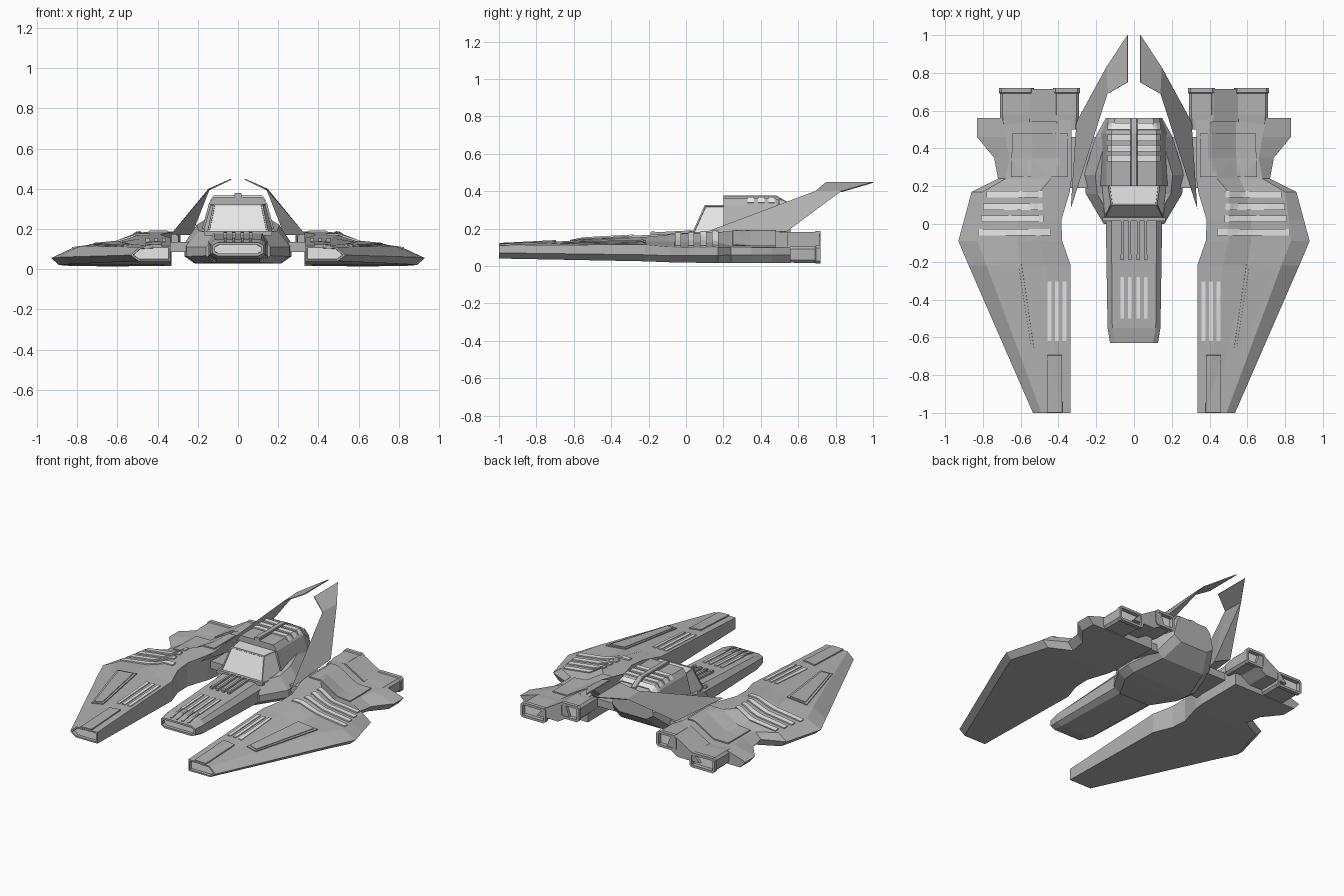
import bpy, bmesh
from mathutils import Vector
from mathutils.bvhtree import BVHTree

if "Cube" in bpy.data.objects:
    bpy.data.objects.remove(bpy.data.objects["Cube"])


def mat(name, v):
    m = bpy.data.materials.new(name)
    m.diffuse_color = (v, v, v, 1)
    m.use_nodes = True
    m.node_tree.nodes["Principled BSDF"].inputs["Base Color"].default_value = m.diffuse_color
    return m


HULL = mat("hull_grey", 0.45)
LIGHT = mat("pale_panel", 0.80)


def finish(name, bm, mats, mirror=False, thick=0):
    me = bpy.data.meshes.new(name)
    bm.to_mesh(me)
    bm.free()
    for m in mats:
        me.materials.append(m)
    ob = bpy.data.objects.new(name, me)
    bpy.context.collection.objects.link(ob)
    if mirror:
        ob.modifiers.new("mirror", 'MIRROR').use_mirror_merge = False
    if thick:
        s = ob.modifiers.new("thick", 'SOLIDIFY')
        s.thickness, s.offset = thick, -1
    return ob


def loft(name, rings, mirror=False, insets=(), t=0.014, d=0.02):
    """Skin closed rings, then sink pale insets into faces pointing along given directions."""
    bm = bmesh.new()
    vs = [[bm.verts.new(p) for p in r] for r in rings]
    n = len(vs[0])
    for a, b in zip(vs, vs[1:]):
        for i in range(n):
            bm.faces.new((a[i], a[(i + 1) % n], b[(i + 1) % n], b[i]))
    bm.faces.new(vs[0])
    bm.faces.new(vs[-1])
    bmesh.ops.recalc_face_normals(bm, faces=bm.faces[:])
    bm.normal_update()
    tree = BVHTree.FromBMesh(bm)
    picks = [f for f in bm.faces if any(f.normal.dot(Vector(v)) > 0.85 for v in insets)]
    if picks:
        bmesh.ops.inset_individual(bm, faces=picks, thickness=t, use_even_offset=True)
        bmesh.ops.inset_individual(bm, faces=picks, thickness=0.001, depth=-d, use_even_offset=True)
        for f in picks:
            f.material_index = 1
    finish(name, bm, [HULL, LIGHT], mirror)
    return tree


def sym(y, half):
    return [(x, y, z) for x, z in half] + [(-x, y, z) for x, z in reversed(half)]


def box_ring(y, x0, x1, z0, z1, c):
    return [(x0 + c, y, z0), (x1 - c, y, z0), (x1, y, z0 + c), (x1, y, z1 - c),
            (x1 - c, y, z1), (x0 + c, y, z1), (x0, y, z1 - c), (x0, y, z0 + c)]


def plate(name, tree, quad, h, m, mirror=True, n=14):
    """Thin plate draped over a surface; quad = four (x, y) corners."""
    a, b, c, d = [Vector((*q, 1)) for q in quad]
    bm = bmesh.new()
    g = []
    for j in range(n + 1):
        row = []
        for i in range(n + 1):
            p = a.lerp(b, i / n).lerp(d.lerp(c, i / n), j / n)
            hit = tree.ray_cast(p, Vector((0, 0, -1)))[0]
            row.append(bm.verts.new((p.x, p.y, (hit.z if hit else 0.1) + h)))
        g.append(row)
    for j in range(n):
        for i in range(n):
            bm.faces.new((g[j][i], g[j][i + 1], g[j + 1][i + 1], g[j + 1][i]))
    bm.normal_update()
    for f in bm.faces:
        if f.normal.z < 0:
            f.normal_flip()
    finish(name, bm, [m], mirror, h + 0.004)


def rect(x0, x1, y0, y1):
    return [(x0, y0), (x1, y0), (x1, y1), (x0, y1)]


# Wings: y, four top x positions, outer x, then heights
stations = [
    (-1.0, .335, .38, .42, .49, .535, .115, .114, .11, .07, .04),
    (-.22, .335, .47, .60, .78, .875, .155, .132, .115, .06, .025),
    (-.09, .38, .50, .62, .83, .93, .168, .13, .102, .055, .02),
    (.02, .385, .50, .62, .82, .90, .175, .128, .10, .055, .018),
    (.17, .34, .50, .59, .80, .86, .182, .125, .10, .055, .015),
    (.24, .33, .44, .56, .68, .72, .185, .11, .10, .06, .015),
    (.35, .33, .40, .54, .66, .74, .185, .102, .10, .06, .015),
    (.46, .33, .40, .54, .68, .83, .185, .102, .10, .06, .015),
    (.56, .33, .40, .54, .70, .83, .18, .102, .10, .06, .015)]
wing = loft("wing", [[(xi, y, zb), (xi, y, zt), (xc, y, zt), (xd, y, zd), (xe, y, ze),
                      (xo, y, zo), (xo - .04, y, zb)]
                     for y, xi, xc, xd, xe, xo, zt, zd, ze, zo, zb in stations],
            True, [(0, -1, 0)], .009)

# Wing plates: slats, slots, stepped outer panel, tip plate, rear cover
for i, (x0, x1, y) in enumerate([(.485, .78, .14), (.485, .80, .075), (.48, .81, .01), (.44, .825, -.06)]):
    plate(f"wing_slat_{i}", wing, rect(x0, x1, y, y + .034), .008, LIGHT)
for i, x in enumerate([.357, .397, .437]):
    plate(f"wing_slot_{i}", wing, rect(x, x + .022, -.62, -.305), .005, LIGHT)
plate("outer_panel_frame", wing, [(.53, -.66), (.605, -.675), (.74, -.215), (.595, -.215)], .006, HULL)
plate("outer_panel", wing, [(.545, -.645), (.597, -.66), (.72, -.228), (.61, -.228)], .010, HULL)
plate("tip_plate", wing, rect(.38, .46, -.998, -.695), .008, HULL)
plate("rear_cover", wing, [(.35, .25), (.65, .25), (.645, .48), (.35, .48)], .008, HULL)

# Engines: inner high, outer low, joined by a sloping web
for nm, x0, x1, z0, z1 in [("inner", .285, .43, .085, .188), ("outer", .53, .715, .012, .11)]:
    loft(nm + "_engine", [box_ring(y, x0 + e, x1 - e, z0 + e, z1 - e, .014)
                          for y, e in [(.50, .012), (.58, .005), (.69, .005), (.695, 0), (.72, 0)]],
         True, [(0, 1, 0)], .016, .025)
loft("engine_web", [[(.36, y, .10), (.39, y, .182), (.42, y, .182), (.55, y, .105),
                     (.60, y, .05), (.44, y, .05)] for y in (.54, .715)], True)

# Struts joining the wings to the body
loft("wing_strut", [box_ring(y, .16, .36, .085, .135, .012) for y in (.19, .46)], True)

# Nose boom with pale front slot
nose = loft("nose", [sym(-.63, [(.10, .065), (.127, .08), (.127, .118), (.10, .132)]),
                     sym(-.55, [(.11, .05), (.14, .07), (.14, .125), (.115, .148)]),
                     sym(.06, [(.11, .035), (.15, .06), (.15, .14), (.12, .18)])],
            insets=[(0, -1, 0)], t=.012)
for i, x in enumerate([.013, .054]):
    plate(f"nose_slot_{i}", nose, rect(x, x + .018, -.50, -.28), .006, LIGHT)
    plate(f"nose_slot_front_{i}", nose, rect(x + .002, x + .015, -.615, -.50), .005, HULL)
    plate(f"nose_pipe_{i}", nose, rect(x + .002, x + .016, -.18, .03), .012, HULL)
    plate(f"pipe_cap_{i}", nose, rect(x, x + .018, -.19, -.165), .016, HULL)

# Lower body
loft("body", [sym(y, [(w - .05, zb), (w, zb + .035), (w, zm), (w - .06, zt)])
              for y, w, zb, zm, zt in [(0.0, .16, .032, .11, .175), (.16, .255, .028, .11, .19),
                                       (.26, .265, .028, .13, .22), (.46, .205, .06, .19, .26),
                                       (.56, .15, .15, .21, .28)]])
loft("cowl_bar", [box_ring(y, -.17, .17, .168, .19, .004) for y in (.015, .035)])

# Canopy with inset windows
loft("canopy", [[(-w, y0, z), (w, y0, z), (w2, .23, z), (-w2, .23, z)]
                for z, w, w2, y0 in [(.17, .155, .185, .03), (.325, .122, .14, .10)]],
     insets=[(0, -.91, .41), (.96, -.2, .25), (-.96, -.2, .25), (0, 0, 1)], t=.008, d=.003)

# Cabin, roof slats and spine
cabin = loft("cabin", [sym(y, [(a, z0), (b, z1), (c, z2)]) for y, a, b, c, z0, z1, z2 in
                       [(.20, .19, .145, .12, .16, .325, .36), (.48, .19, .145, .12, .16, .325, .36),
                        (.56, .15, .13, .10, .19, .29, .325)]])
for i, y in enumerate([.33, .385, .44, .50]):
    plate(f"roof_slat_{i}", cabin, rect(-.14, .14, y, y + .034), .008, LIGHT, False)
loft("roof_spine", [box_ring(y, -.018, .018, .31, z, .004) for y, z in [(.20, .378), (.48, .378), (.555, .335)]])

# Swept tail fins: wedge-shaped lower part, thin bent tip
bm = bmesh.new()
front, outer, inner, top_back, top_front = [bm.verts.new(v) for v in [
    (.335, .08, .172), (.305, .54, .185), (.23, .48, .17), (.147, .83, .40), (.14, .69, .40)]]
for f in [(front, outer, top_back, top_front), (front, top_front, inner),
          (inner, top_front, top_back), (inner, top_back, outer), (front, inner, outer)]:
    bm.faces.new(f)
bmesh.ops.recalc_face_normals(bm, faces=bm.faces[:])
finish("tail_fin", bm, [HULL], True)
bm = bmesh.new()
bm.faces.new([bm.verts.new(v) for v in [(.14, .69, .40), (.147, .83, .40), (.035, 1.0, .45), (.035, .75, .45)]])
finish("tail_fin_tip", bm, [HULL], True, .006)
